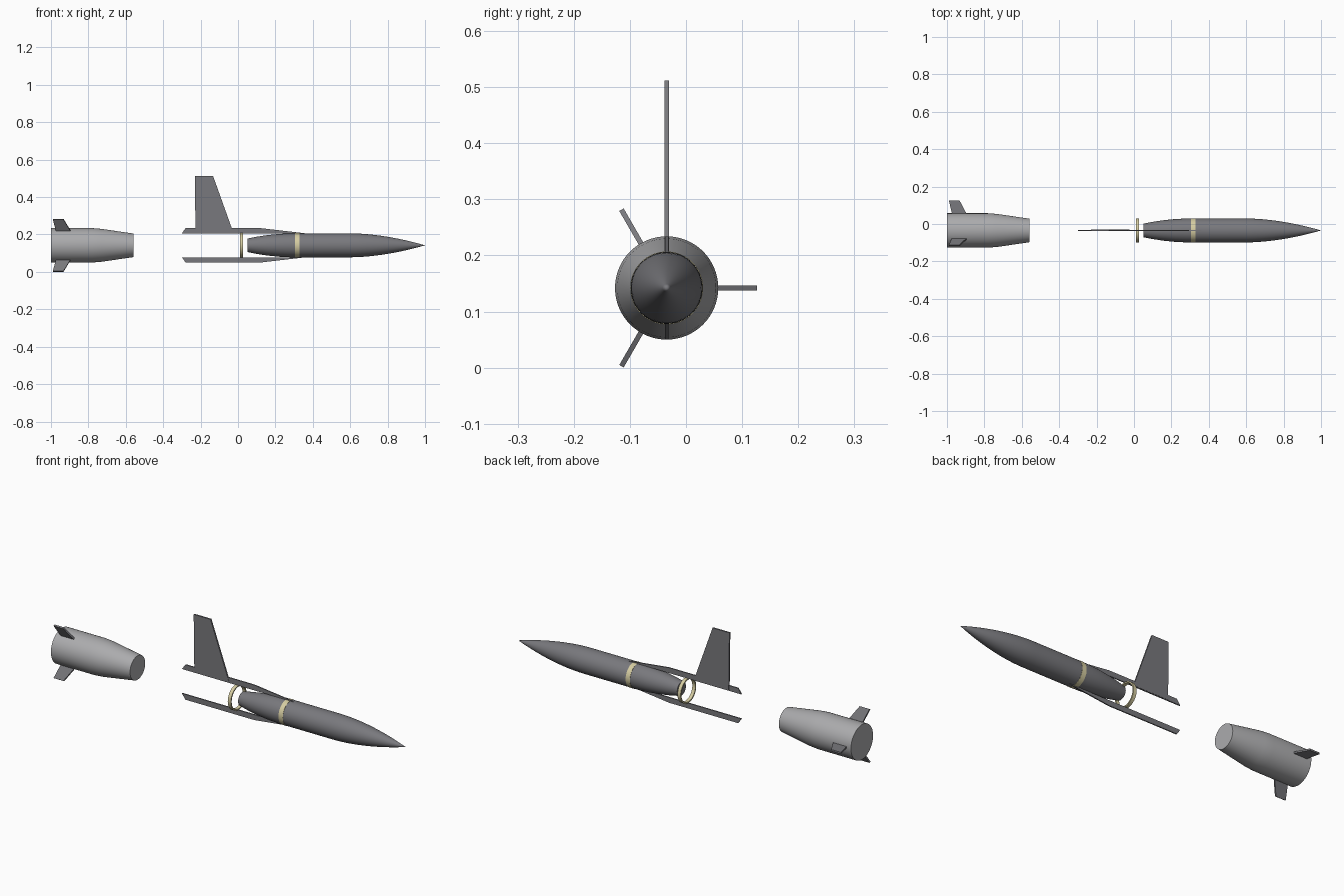
import bpy, bmesh, math
from mathutils import Matrix

cube = bpy.data.objects.get("Cube")
if cube:
    bpy.data.objects.remove(cube)

AXIS = Matrix.Translation((0, -0.0345, 0.142))  # shared long axis


def material(name, rgb):
    m = bpy.data.materials.new(name)
    m.use_nodes = True
    m.diffuse_color = (*rgb, 1)
    m.node_tree.nodes["Principled BSDF"].inputs["Base Color"].default_value = (*rgb, 1)
    return m


DARK = material("dark grey", (0.19, 0.19, 0.205))
LIGHT = material("light grey", (0.41, 0.41, 0.42))
CREAM = material("cream", (0.67, 0.61, 0.36))


def finish(name, bm, mat, turn=0.0, smooth=False):
    bmesh.ops.recalc_face_normals(bm, faces=bm.faces)
    mesh = bpy.data.meshes.new(name)
    bm.to_mesh(mesh)
    bm.free()
    mesh.materials.append(mat)
    obj = bpy.data.objects.new(name, mesh)
    obj.matrix_world = AXIS @ Matrix.Rotation(turn, 4, 'X')
    bpy.context.collection.objects.link(obj)
    if smooth:
        bpy.ops.object.select_all(action='DESELECT')
        obj.select_set(True)
        bpy.context.view_layer.objects.active = obj
        bpy.ops.object.shade_smooth_by_angle(angle=math.radians(30))
    return obj


def lathe(name, profile, mat, closed=False, sides=64):
    """Spin an (x, radius) profile about the x axis."""
    bm = bmesh.new()
    verts = [bm.verts.new((x, 0, r)) for x, r in profile]
    pairs = list(zip(verts, verts[1:]))
    if closed:
        pairs.append((verts[-1], verts[0]))
    edges = [bm.edges.new(p) for p in pairs]
    bmesh.ops.spin(bm, geom=verts + edges, cent=(0, 0, 0), axis=(1, 0, 0),
                   angle=math.tau, steps=sides)
    bmesh.ops.remove_doubles(bm, verts=bm.verts, dist=1e-5)
    return finish(name, bm, mat, smooth=True)


def plate(name, outline, thickness, mat, turn=0.0):
    """Flat plate from an (x, height above axis) outline."""
    bm = bmesh.new()
    face = bm.faces.new([bm.verts.new((x, -thickness / 2, z)) for x, z in outline])
    out = bmesh.ops.extrude_face_region(bm, geom=[face])
    moved = [v for v in out["geom"] if isinstance(v, bmesh.types.BMVert)]
    bmesh.ops.translate(bm, verts=moved, vec=(0, thickness, 0))
    return finish(name, bm, mat, turn)


# Main body: boat tail, straight middle, curved nose
R = 0.064
body = [(0.05, 0), (0.05, 0.036), (0.1, 0.046), (0.16, 0.055), (0.22, 0.061), (0.28, R)]
for i in range(17):
    t = i / 16
    body.append((0.6 + 0.4 * t, R * (1 - t ** 1.8)))
lathe("main_body", body, DARK)

# Cream band on the body and free-standing ring behind it
for name, x0, x1, inner in (("body_band", 0.305, 0.33, 0.06), ("rear_ring", 0.01, 0.028, 0.058)):
    lathe(name, [(x0, inner), (x0, 0.065), (x1, 0.065), (x1, inner)], CREAM, closed=True)

# Upper and lower spines and the tall tail fin
spine = [(-0.3, 0.064), (-0.28, 0.092), (0.12, 0.092), (0.37, 0.063), (0.34, 0.06), (0.29, 0.064)]
for name, turn in (("upper_spine", 0), ("lower_spine", math.pi)):
    plate(name, spine, 0.006, DARK, turn)
plate("tail_fin", [(-0.227, 0.066), (-0.231, 0.37), (-0.133, 0.37), (-0.024, 0.066)], 0.008, DARK)

# Detached booster with three swept fins
lathe("booster", [(-1, 0), (-1, 0.092), (-0.78, 0.092), (-0.73, 0.088),
                  (-0.56, 0.063), (-0.56, 0)], LIGHT)
booster_fin = [(-0.972, 0.085), (-0.99, 0.161), (-0.933, 0.161), (-0.893, 0.085)]
for i in range(3):
    plate(f"booster_fin_{i + 1}", booster_fin, 0.009, DARK, -math.pi / 2 + i * math.tau / 3)
